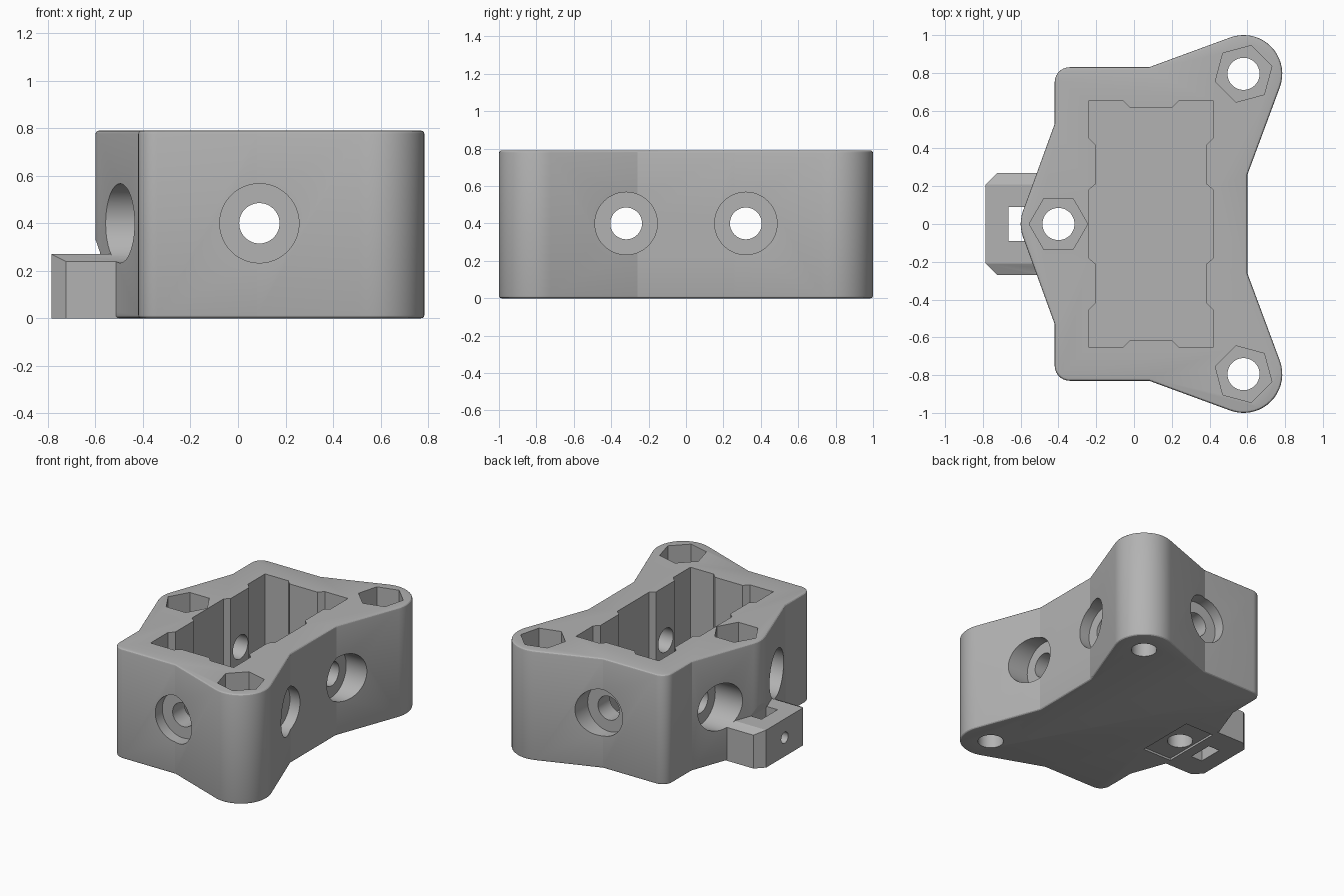
import bpy, bmesh
from math import radians, degrees, atan2, acos, hypot, cos, sin, pi
from mathutils import Matrix

cube = bpy.data.objects.get("Cube")
if cube:
    bpy.data.objects.remove(cube, do_unlink=True)

grey = bpy.data.materials.new("matte_grey")
grey.use_nodes = True
COLOUR = (0.45, 0.45, 0.45, 1)
grey.diffuse_color = COLOUR
grey.node_tree.nodes["Principled BSDF"].inputs["Base Color"].default_value = COLOUR


def prism(name, points, low, high, axis="Z"):
    """Extrude a closed outline; axis Z uses (x, y), Y uses (x, z), X uses (y, z)."""
    place = {"Z": lambda a, b, t: (a, b, t),
             "Y": lambda a, b, t: (a, t, b),
             "X": lambda a, b, t: (t, a, b)}[axis]
    bm = bmesh.new()
    face = bm.faces.new([bm.verts.new(place(a, b, low)) for a, b in points])
    new = bmesh.ops.extrude_face_region(bm, geom=[face])["geom"]
    shift = place(0, 0, high - low)
    bmesh.ops.translate(bm, vec=shift, verts=[v for v in new if isinstance(v, bmesh.types.BMVert)])
    bmesh.ops.recalc_face_normals(bm, faces=bm.faces)
    mesh = bpy.data.meshes.new(name)
    bm.to_mesh(mesh)
    bm.free()
    mesh.materials.append(grey)
    obj = bpy.data.objects.new(name, mesh)
    bpy.context.collection.objects.link(obj)
    return obj


def arc(cx, cy, r, start, end, steps):
    angles = [radians(start + (end - start) * i / steps) for i in range(steps + 1)]
    return [(cx + r * cos(a), cy + r * sin(a)) for a in angles]


def circle(cx, cy, r, sides=48, turn=0):
    return arc(cx, cy, r, turn, turn + 360, sides)[:-1]


def rect(a0, b0, a1, b1):
    return [(a0, b0), (a1, b0), (a1, b1), (a0, b1)]


def tangent(p, c, r, side):
    """Angle on the circle where the line from p touches it."""
    dx, dy = p[0] - c[0], p[1] - c[1]
    return degrees(atan2(dy, dx) + side * acos(r / hypot(dx, dy)))


def apply_modifier(obj, mod):
    bpy.ops.object.select_all(action="DESELECT")
    bpy.context.view_layer.objects.active = obj
    obj.select_set(True)
    bpy.ops.object.modifier_apply(modifier=mod.name)


def combine(obj, other, operation="DIFFERENCE"):
    mod = obj.modifiers.new("combine", "BOOLEAN")
    mod.operation, mod.solver, mod.object = operation, "EXACT", other
    apply_modifier(obj, mod)
    bpy.data.objects.remove(other, do_unlink=True)


# Body outline: pointed nose, rounded shoulder and ear, mirrored in y
HEIGHT, MID = 0.79, 0.4
nose, ear = (-0.4, 0), (0.58, 0.795)
flank, shoulder, waist = (-0.42, 0.53), (0.08, 0.83), (0.6, 0.26)
half = arc(*nose, 0.2, 180, tangent(flank, nose, 0.2, 1), 3) + [flank]
half += arc(-0.34, 0.75, 0.08, 180, 90, 10) + [shoulder]
half += arc(*ear, 0.205, tangent(shoulder, ear, 0.205, -1),
            tangent(waist, ear, 0.205, 1), 18) + [waist]
body = prism("housing_body", half + [(x, -y) for x, y in reversed(half[1:])], 0, HEIGHT)
bevel = body.modifiers.new("rim", "BEVEL")
bevel.width, bevel.segments = 0.014, 3
bevel.limit_method, bevel.angle_limit = "ANGLE", radians(60)
apply_modifier(body, bevel)

# Cavity with ribs on its walls, mirrored about its own centre
CX = 0.09
quarter = [(0.33, 0.18), (0.295, 0.21), (0.295, 0.42), (0.33, 0.455),
           (0.33, 0.65), (0.145, 0.65), (0.11, 0.615)]
side = quarter + [(-x, y) for x, y in reversed(quarter)]
ring = side + [(-x, -y) for x, y in side]
combine(body, prism("cavity", [(CX + x, y) for x, y in ring], 0.1, 1))

# Cross bores with wide counterbores on each outer wall
bores = [("Y", CX, 0.75, 0.75)] + [("X", y, 0.34, 0.52) for y in (-0.32, 0.32)]
for axis, offset, low_floor, high_floor in bores:
    combine(body, prism("bore", circle(offset, MID, 0.085), -1.2, 1.2, axis))
    wide = circle(offset, MID, 0.167)
    combine(body, prism("counterbore", wide, -1.2, -low_floor, axis))
    combine(body, prism("counterbore", wide, high_floor, 1.2, axis))

# Vertical bolt holes with hexagonal nut pockets
for x, y, turn in ((*nose, 0), (*ear, 15), (ear[0], -ear[1], -15)):
    combine(body, prism("bolt_hole", circle(x, y, 0.085), -0.2, 1))
    combine(body, prism("nut_pocket", circle(x, y, 0.155, 6, turn), HEIGHT - 0.2, 1))

# Shallow recess under the nose
combine(body, prism("recess", rect(-0.57, -0.22, -0.27, 0.22), -0.1, 0.015))

# Side lug: chamfered in plan and along its top edges
plan = [(-0.5, -0.27), (-0.725, -0.27), (-0.785, -0.21),
        (-0.785, 0.21), (-0.725, 0.27), (-0.5, 0.27)]
lug = prism("side_lug", plan, 0, 0.4)
section = [(-0.27, -0.1), (-0.27, 0.24), (-0.21, 0.27), (0.21, 0.27), (0.27, 0.24), (0.27, -0.1)]
combine(lug, prism("lug_section", section, -1, -0.3, "X"), "INTERSECT")
combine(body, lug, "UNION")

# Lug slot, relieved under the nose, and its screw hole
slot = [(-0.665, -0.1), (-0.575, -0.1), (-0.575, 0.26), (-0.61, 0.36), (-0.665, 0.36)]
combine(body, prism("slot", slot, -0.09, 0.09, "Y"))
combine(body, prism("screw_hole", circle(0, 0.135, 0.04, 24), -1, -0.6, "X"))

# Shading
bpy.ops.object.select_all(action="DESELECT")
body.select_set(True)
bpy.context.view_layer.objects.active = body
bpy.ops.object.shade_smooth_by_angle(angle=radians(18))
